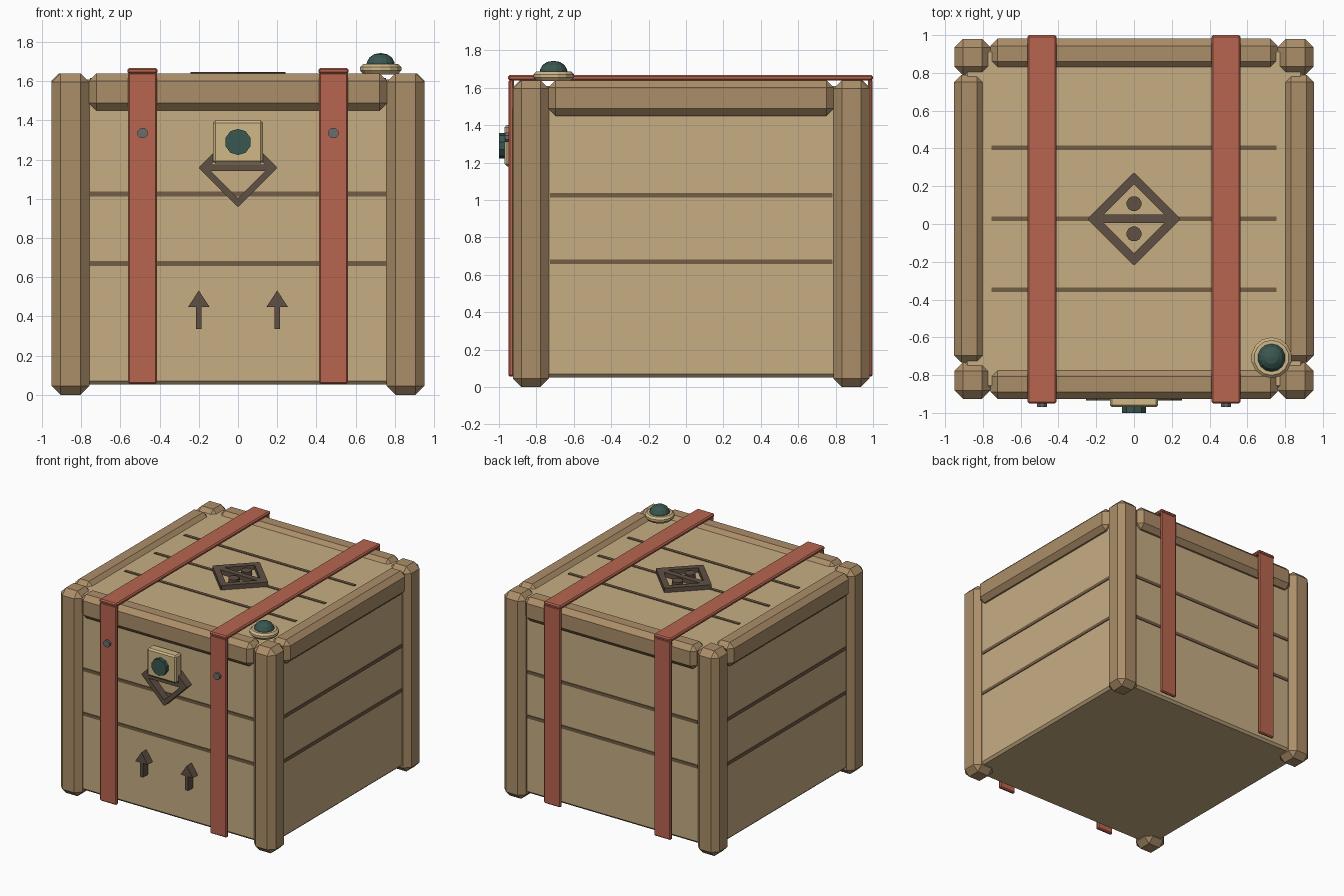
import bpy, bmesh
from math import cos, sin, pi, sqrt
from mathutils import Matrix, Vector

if "Cube" in bpy.data.objects:
    bpy.data.objects.remove(bpy.data.objects["Cube"])

CY = 0.0275  # depth centre of the crate body


def material(name, rgb):
    m = bpy.data.materials.new(name)
    m.diffuse_color = (*rgb, 1)
    m.use_nodes = True
    m.node_tree.nodes["Principled BSDF"].inputs["Base Color"].default_value = m.diffuse_color
    return m


PANEL = material("panel_wood", (0.57, 0.42, 0.23))
FRAME = material("frame_wood", (0.41, 0.27, 0.14))
GROOVE = material("groove_brown", (0.17, 0.11, 0.06))
MARK = material("mark_brown", (0.115, 0.08, 0.058))
STRAP = material("strap_red", (0.48, 0.13, 0.08))
BRASS = material("pale_brass", (0.63, 0.48, 0.25))
GREEN = material("dark_green", (0.04, 0.095, 0.08))
STEEL = material("rivet_steel", (0.15, 0.15, 0.16))


def finish(name, bm, mat):
    bmesh.ops.recalc_face_normals(bm, faces=bm.faces)
    me = bpy.data.meshes.new(name)
    bm.to_mesh(me)
    bm.free()
    me.materials.append(mat)
    ob = bpy.data.objects.new(name, me)
    bpy.context.collection.objects.link(ob)
    return ob


def box(name, lo, hi, mat, bevel=0.0):
    lo, hi = Vector(lo), Vector(hi)
    bm = bmesh.new()
    bmesh.ops.create_cube(bm, size=1, matrix=Matrix.Translation((lo + hi) / 2)
                          @ Matrix.Diagonal((*(hi - lo), 1)))
    if bevel:
        bmesh.ops.bevel(bm, geom=bm.edges[:], offset=bevel, segments=1,
                        affect='EDGES', profile=0.5)
    return finish(name, bm, mat)


def marks(name, polys, top, d0, d1, mat):
    """Flat shapes extruded from d0 to d1, on the lid (top) or the front."""
    bm = bmesh.new()
    for poly in polys:
        rings = [[bm.verts.new((u, v, d) if top else (u, d, v)) for u, v in poly]
                 for d in (d0, d1)]
        bm.faces.new(rings[0])
        bm.faces.new(rings[1])
        for i in range(len(poly)):
            j = (i + 1) % len(poly)
            bm.faces.new((rings[0][i], rings[0][j], rings[1][j], rings[1][i]))
    return finish(name, bm, mat)


def ngon(u, v, r, n):
    return [(u + r * cos(2 * pi * (i + .5) / n), v + r * sin(2 * pi * (i + .5) / n))
            for i in range(n)]


def bar(u, v, length, width, ang):
    c, s = cos(ang), sin(ang)
    return [(u + a * c - b * s, v + a * s + b * c) for a, b in
            ((-length / 2, -width / 2), (length / 2, -width / 2),
             (length / 2, width / 2), (-length / 2, width / 2))]


def diamond(u, v, h, w):
    """Four diagonal bars plus a crossbar."""
    out = [bar(u + sx * h / 2, v + sz * h / 2, h * sqrt(2) + w * .75, w, -sx * sz * pi / 4)
           for sx in (-1, 1) for sz in (-1, 1)]
    return out + [bar(u, v, 1.75 * h, w, 0)]


def lathe(name, profile, centre, n, mat):
    bm = bmesh.new()
    rings = [[bm.verts.new((centre[0] + x, centre[1] + y, z)) for x, y in ngon(0, 0, r, n)]
             for r, z in profile]
    for a, b in zip(rings, rings[1:]):
        for i in range(n):
            j = (i + 1) % n
            bm.faces.new((a[i], a[j], b[j], b[i]))
    bm.faces.new(rings[0])
    bm.faces.new(rings[-1])
    return finish(name, bm, mat)


# crate body
box("crate_body", (-.9, CY - .9, .052), (.9, CY + .9, 1.61), PANEL, .018)

# corner posts and top rails
for sx, xn in ((-1, "left"), (1, "right")):
    for sy, yn in ((-1, "front"), (1, "back")):
        x, y = sx * .855, CY + sy * .857
        box(f"{yn}_{xn}_post", (x - .096, y - .096, 0), (x + .096, y + .096, 1.64), FRAME, .045)
    x = sx * .873
    box(f"{xn}_top_rail", (x - .079, CY - .762, 1.45), (x + .079, CY + .762, 1.64), FRAME, .038)
for sy, yn in ((-1, "front"), (1, "back")):
    y = CY + sy * .875
    box(f"{yn}_top_rail", (-.76, y - .079, 1.45), (.76, y + .079, 1.64), FRAME, .038)

# plank seams on the four walls and the lid
for i, z in enumerate((.67, 1.025)):
    for s, xn, yn in ((-1, "left", "front"), (1, "right", "back")):
        y, x = CY + s * .9, s * .9
        box(f"{yn}_seam_{i}", (-.755, y - .006, z - .013), (.755, y + .006, z + .013), GROOVE)
        box(f"{xn}_seam_{i}", (x - .006, CY - .755, z - .013), (x + .006, CY + .755, z + .013), GROOVE)
for i in (-1, 0, 1):
    y = CY + .375 * i
    box(f"lid_seam_{i + 1}", (-.755, y - .012, 1.604), (.755, y + .012, 1.616), GROOVE)

# straps with rivets
for s, n in ((-1, "left"), (1, "right")):
    x = s * .487
    box(f"{n}_strap_top", (x - .077, -.951, 1.638), (x + .077, 1.0, 1.668), STRAP, .009)
    box(f"{n}_strap_front", (x - .074, -.948, .055), (x + .074, -.92, 1.645), STRAP, .008)
    box(f"{n}_strap_back", (x - .074, .973, .055), (x + .074, .998, 1.645), STRAP, .008)
    marks(f"{n}_strap_rivet", [ngon(x, 1.335, .028, 8)], False, -.968, -.94, STEEL)

# painted signs on the lid and front
marks("lid_diamond_sign", diamond(0, CY, .215, .046)
      + [ngon(0, CY + s * .08, .04, 12) for s in (-1, 1)], True, 1.608, 1.646, MARK)
marks("front_diamond_sign", diamond(0, 1.158, .178, .034), False, -.935, -.87, MARK)
marks("front_arrows", [p for x in (-.2, .2) for p in (
    [(x - .055, .448), (x + .055, .448), (x, .532)],
    bar(x, .392, .114, .028, pi / 2))], False, -.935, -.87, MARK)

# latch plate and button
box("latch_plate", (-.128, -.97, 1.18), (.128, -.89, 1.4), BRASS, .012)
marks("latch_button", [ngon(0, 1.29, .067, 10)], False, -1.0, -.96, GREEN)

# domed lamp on the front right corner
LAMP = (.728, -.708)
lathe("lamp_base", [(.09, 1.635), (.108, 1.655), (.108, 1.672), (.093, 1.687)], LAMP, 14, BRASS)
lathe("lamp_dome", [(.075, 1.68), (.072, 1.698), (.058, 1.722), (.034, 1.738), (.006, 1.743)],
      LAMP, 14, GREEN)
